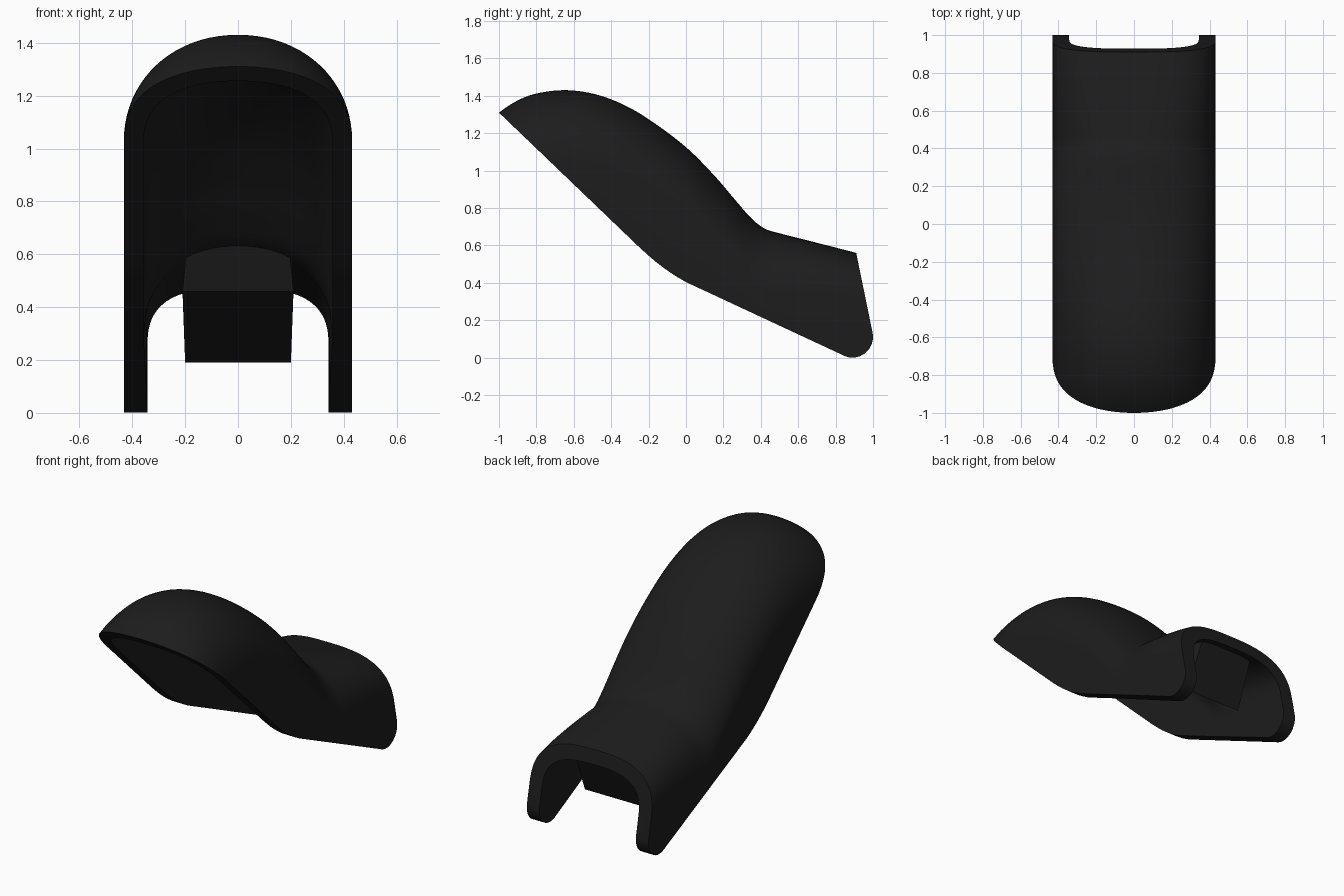
import bpy, bmesh, math

if "Cube" in bpy.data.objects:
    bpy.data.objects.remove(bpy.data.objects["Cube"])

mat = bpy.data.materials.new("dark_plastic")
mat.diffuse_color = (0.012, 0.012, 0.012, 1)
mat.use_nodes = True
mat.node_tree.nodes["Principled BSDF"].inputs["Base Color"].default_value = mat.diffuse_color


def make(name, verts, faces):
    me = bpy.data.meshes.new(name)
    me.from_pydata(verts, [], faces)
    bm = bmesh.new()
    bm.from_mesh(me)
    bmesh.ops.recalc_face_normals(bm, faces=bm.faces)
    bm.to_mesh(me)
    bm.free()
    ob = bpy.data.objects.new(name, me)
    bpy.context.collection.objects.link(ob)
    me.materials.append(mat)
    return ob


def smooth_by_angle(ob, deg):
    bpy.ops.object.select_all(action='DESELECT')
    ob.select_set(True)
    bpy.context.view_layer.objects.active = ob
    bpy.ops.object.shade_smooth_by_angle(angle=math.radians(deg))


# Smooth interpolation of the ridge line (y, z)
ridge = [(-1.1, 1.22), (-1, 1.31), (-0.9, 1.375), (-0.8, 1.412), (-0.65, 1.43), (-0.5, 1.412),
         (-0.35, 1.36), (-0.2, 1.275), (0, 1.125), (0.15, 0.975), (0.27, 0.835), (0.35, 0.744),
         (0.42, 0.690), (0.5, 0.665), (0.7, 0.614), (0.91, 0.56), (1.1, 0.51)]


def slope(i):
    a, b = ridge[max(i - 1, 0)], ridge[min(i + 1, len(ridge) - 1)]
    return (b[1] - a[1]) / (b[0] - a[0])


def top(y):
    i = 0
    while i < len(ridge) - 2 and y > ridge[i + 1][0]:
        i += 1
    (y0, z0), (y1, z1) = ridge[i], ridge[i + 1]
    h = y1 - y0
    t = (y - y0) / h
    return ((2*t**3 - 3*t*t + 1) * z0 + (t**3 - 2*t*t + t) * h * slope(i)
            + (3*t*t - 2*t**3) * z1 + (t**3 - t*t) * h * slope(i + 1))


# Arched section: round at the front, boxier at the back
M = 40


def arch(y, w, thick):
    s = (top(y + 0.02) - top(y - 0.02)) / 0.04
    t = thick * math.sqrt(1 + s * s)
    k = min(max((y - 0.15) / 0.75, 0), 1)
    k = k * k * (3 - 2 * k)
    p, H = 2.08 + 0.8 * k, 0.405 - 0.1 * k - t
    if thick:
        w -= 0.014 * k
    pts = [(-w, y, -0.3)]
    for j in range(M + 1):
        a = math.pi * (1 - j / M)
        c, d = math.cos(a), max(math.sin(a), 0)
        x = math.copysign(abs(c) ** (2 / p), c) * w
        pts.append((x, y, top(y) - t - H * (1 - d ** (2 / p))))
    return pts + [(w, y, -0.3)]


N = 90
verts, faces = [], []
for i in range(N + 1):
    y = -1.07 + 2.14 * i / N
    verts += arch(y, 0.432, 0) + arch(y, 0.357, 0.08)[::-1]
R = 2 * (M + 3)
for i in range(N):
    for j in range(R):
        k = (j + 1) % R
        faces.append((i*R + j, i*R + k, (i+1)*R + k, (i+1)*R + j))
for o in (0, N * R):
    for j in range(M + 2):
        faces.append((o + j, o + j + 1, o + R - 2 - j, o + R - 1 - j))
shell = make("cover_shell", verts, faces)

# Side outline that trims the underside and the rear end
side = [(-1.2, 1.502), (-0.26, 0.6), (-0.21, 0.554), (-0.16, 0.511), (-0.11, 0.473),
        (-0.06, 0.439), (0, 0.404), (0.06, 0.376), (0.82, 0.022)]
for i in range(9):
    a = math.radians(-115 + 125 * i / 8)
    side.append((0.89 + 0.11 * math.cos(a), 0.11 + 0.11 * math.sin(a)))
side += [(0.91, 0.56), (0.83, 0.96), (0.7, 2), (-1.2, 2)]
n = len(side)
trim = make("trim_helper",
            [(x, y, z) for x in (-0.7, 0.7) for y, z in side],
            [tuple(range(n)), tuple(range(n, 2 * n))]
            + [(i, (i + 1) % n, n + (i + 1) % n, n + i) for i in range(n)])
trim.hide_render = True

mod = shell.modifiers.new("trim", 'BOOLEAN')
mod.operation = 'INTERSECT'
mod.solver = 'EXACT'
mod.object = trim
bpy.context.view_layer.objects.active = shell
bpy.ops.object.modifier_apply(modifier="trim")
bpy.data.objects.remove(trim)
smooth_by_angle(shell, 30)

# Mounting block hanging from the inner ceiling
prof = [(0.74, 0.19, 0.2), (0.40, 0.46, 0.21), (0.335, 0.69, 0.188), (0.87, 0.485, 0.188)]
block = make("mounting_block",
             [(s * w, y, z) for s in (-1, 1) for y, z, w in prof],
             [(0, 1, 2, 3), (4, 5, 6, 7)]
             + [(i, (i + 1) % 4, 4 + (i + 1) % 4, 4 + i) for i in range(4)])
